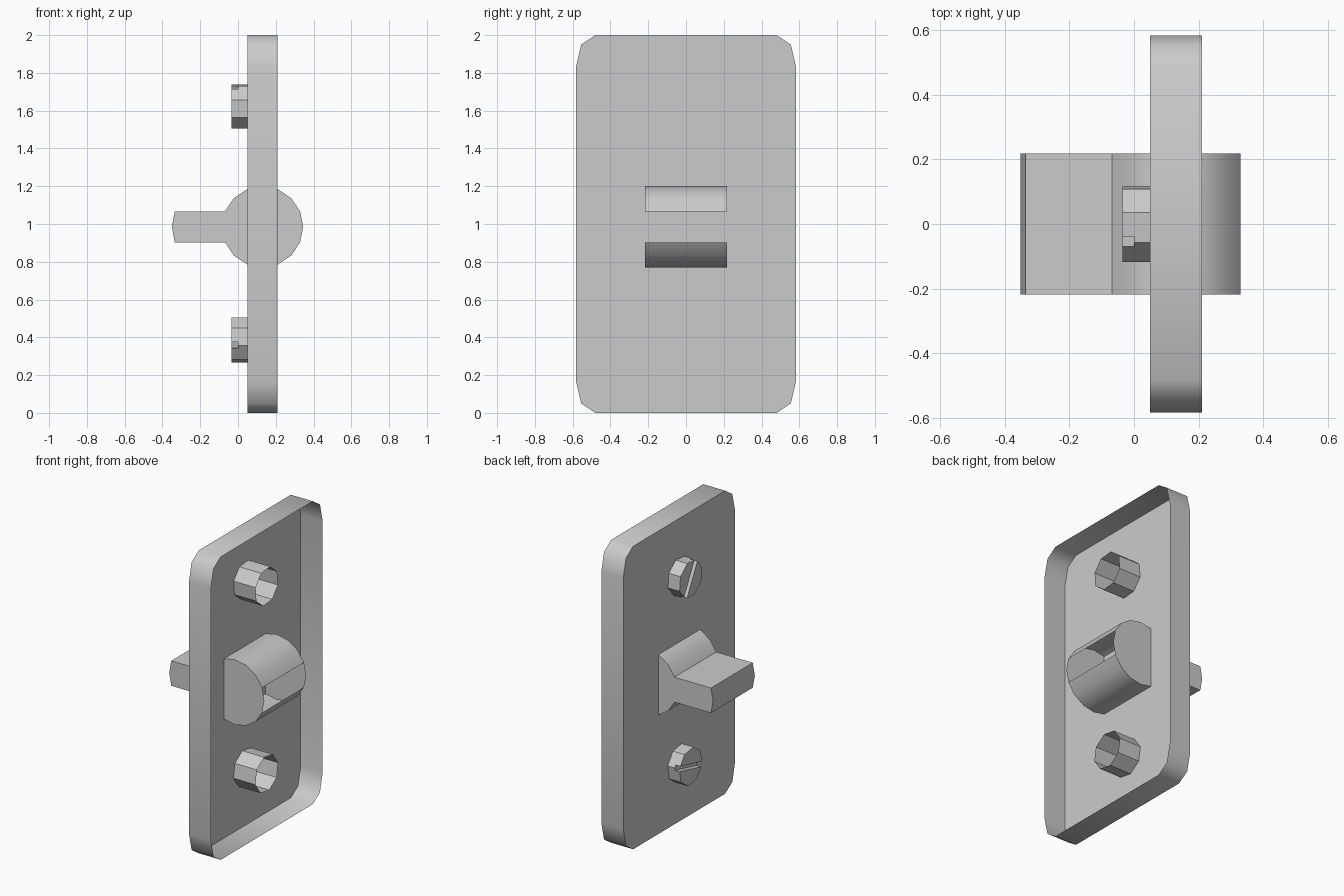
import bpy, bmesh
from math import sin, cos, tan, radians
from mathutils import Matrix

cube = bpy.data.objects.get("Cube")
if cube:
    bpy.data.objects.remove(cube)

grey = bpy.data.materials.new("light_grey")
grey.use_nodes = True
COLOUR = (0.6, 0.6, 0.6, 1)
grey.diffuse_color = COLOUR
grey.node_tree.nodes["Principled BSDF"].inputs["Base Color"].default_value = COLOUR


def extrude(bm, points, offset, near=True, far=True):
    """Sweep a closed outline along offset, with optional end caps."""
    a = [bm.verts.new(p) for p in points]
    b = [bm.verts.new([c + d for c, d in zip(p, offset)]) for p in points]
    sides = []
    for i in range(len(a)):
        j = (i + 1) % len(a)
        sides.append(bm.faces.new((a[i], a[j], b[j], b[i])))
    if near:
        bm.faces.new(a[::-1])
    if far:
        bm.faces.new(b)
    return sides


def finish(bm, name, angle):
    bmesh.ops.recalc_face_normals(bm, faces=bm.faces)
    mesh = bpy.data.meshes.new(name)
    bm.to_mesh(mesh)
    bm.free()
    mesh.materials.append(grey)
    obj = bpy.data.objects.new(name, mesh)
    bpy.context.collection.objects.link(obj)
    bpy.ops.object.select_all(action='DESELECT')
    obj.select_set(True)
    bpy.context.view_layer.objects.active = obj
    bpy.ops.object.shade_smooth_by_angle(angle=radians(angle))
    return obj


FACE, RIM = 0.05, 0.21

# Cover plate: thin shell with chamfer-rounded corners, open at the back
corner = [(0.583, 0.83), (0.555, 0.95), (0.48, 1.0)]
outline = []
for sy, sz in ((1, 1), (-1, 1), (-1, -1), (1, -1)):
    quarter = corner if sy * sz > 0 else corner[::-1]
    outline += [(FACE, sy * y, 1 + sz * z) for y, z in quarter]
bm = bmesh.new()
extrude(bm, outline, (RIM - FACE, 0, 0), far=False)
finish(bm, "cover_plate", 50)

# Toggle: sixteen-sided barrel merging into a flat lever, slotted at the back
CX, CZ, R, HALF = 0.13, 0.985, 0.215, 0.218
profile = [(CX + R * cos(radians(a)), CZ + R * sin(radians(a)))
           for a in (i * 22.5 for i in range(-7, 8))]
grip = R * sin(radians(22.5))
profile += [(-0.335, CZ + grip), (-0.35, CZ), (-0.335, CZ - grip)]
bm = bmesh.new()
sides = extrude(bm, [(x, -HALF, z) for x, z in profile], (0, 2 * HALF, 0))
slot = [f for f in sides if f.calc_center_median().x > CX + 0.95 * R]
bmesh.ops.delete(bm, geom=slot, context='FACES_ONLY')
finish(bm, "toggle_lever", 30)


# Screws: hollow octagonal shanks, each head split by a slot
def screw(name, z, turn):
    r, half_slot, head = 0.122, 0.017, -0.035
    ring = [(0, r * cos(radians(a)), r * sin(radians(a))) for a in range(0, 360, 45)]
    end = r - half_slot * tan(radians(22.5))
    half = [(0, end, half_slot)] + ring[1:4] + [(0, -end, half_slot)]
    bm = bmesh.new()
    extrude(bm, ring, (RIM, 0, 0), far=False)
    for s in (1, -1):
        extrude(bm, [(0, y, s * w) for _, y, w in half], (head, 0, 0), near=False)
    bm.transform(Matrix.Translation((0, 0, z)) @ Matrix.Rotation(radians(turn), 4, 'X'))
    finish(bm, name, 30)


screw("upper_screw", 1.622, -62)
screw("lower_screw", 0.385, 13)
